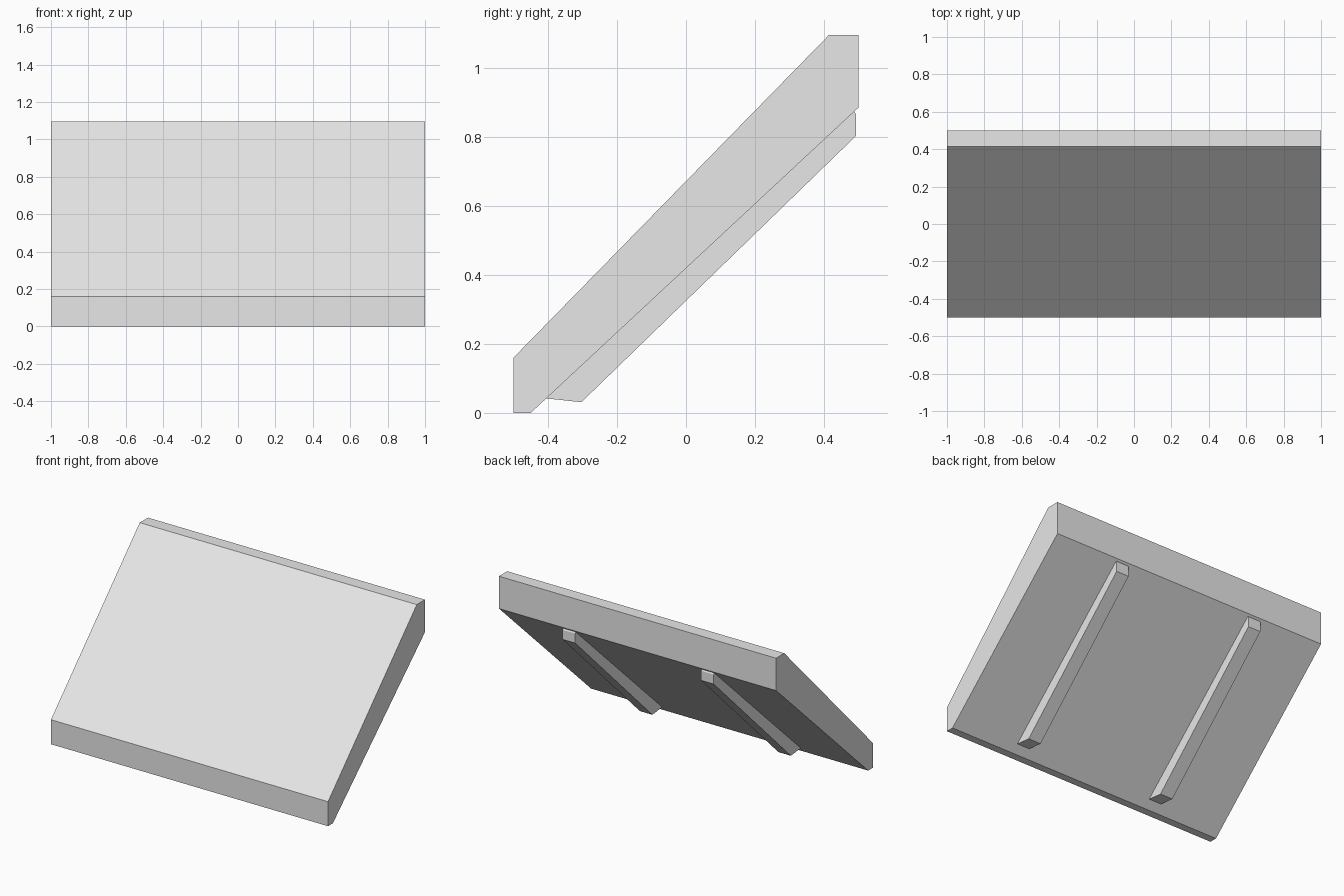
import bpy
import bmesh

cube = bpy.data.objects.get("Cube")
if cube:
    bpy.data.objects.remove(cube, do_unlink=True)

grey = bpy.data.materials.new("light_grey")
grey.use_nodes = True
grey.diffuse_color = (0.8, 0.8, 0.8, 1)
grey.node_tree.nodes["Principled BSDF"].inputs["Base Color"].default_value = (0.8, 0.8, 0.8, 1)


def extrude_profile(name, profile, x_center, width):
    """Extrude a closed (y, z) side profile along x."""
    bm = bmesh.new()
    face = bm.faces.new([bm.verts.new((x_center - width / 2, y, z)) for y, z in profile])
    result = bmesh.ops.extrude_face_region(bm, geom=[face])
    moved = [v for v in result["geom"] if isinstance(v, bmesh.types.BMVert)]
    bmesh.ops.translate(bm, verts=moved, vec=(width, 0, 0))
    bmesh.ops.recalc_face_normals(bm, faces=bm.faces)
    mesh = bpy.data.meshes.new(name)
    bm.to_mesh(mesh)
    bm.free()
    mesh.materials.append(grey)
    obj = bpy.data.objects.new(name, mesh)
    bpy.context.collection.objects.link(obj)


# Sloping slab with upright front and back edges and level top and foot
slab = [(-0.5, 0), (-0.45, 0), (0.5, 0.885), (0.5, 1.096), (0.415, 1.096), (-0.5, 0.16)]
extrude_profile("sloping_slab", slab, 0, 2)

# Two support beams running up the underside
beam = [(-0.405, 0.042), (-0.303, 0.031), (0.493, 0.803), (0.493, 0.865), (0.488, 0.874)]
for side, x in (("left", 0.5), ("right", -0.5)):
    extrude_profile(side + "_support_beam", beam, x, 0.09)
